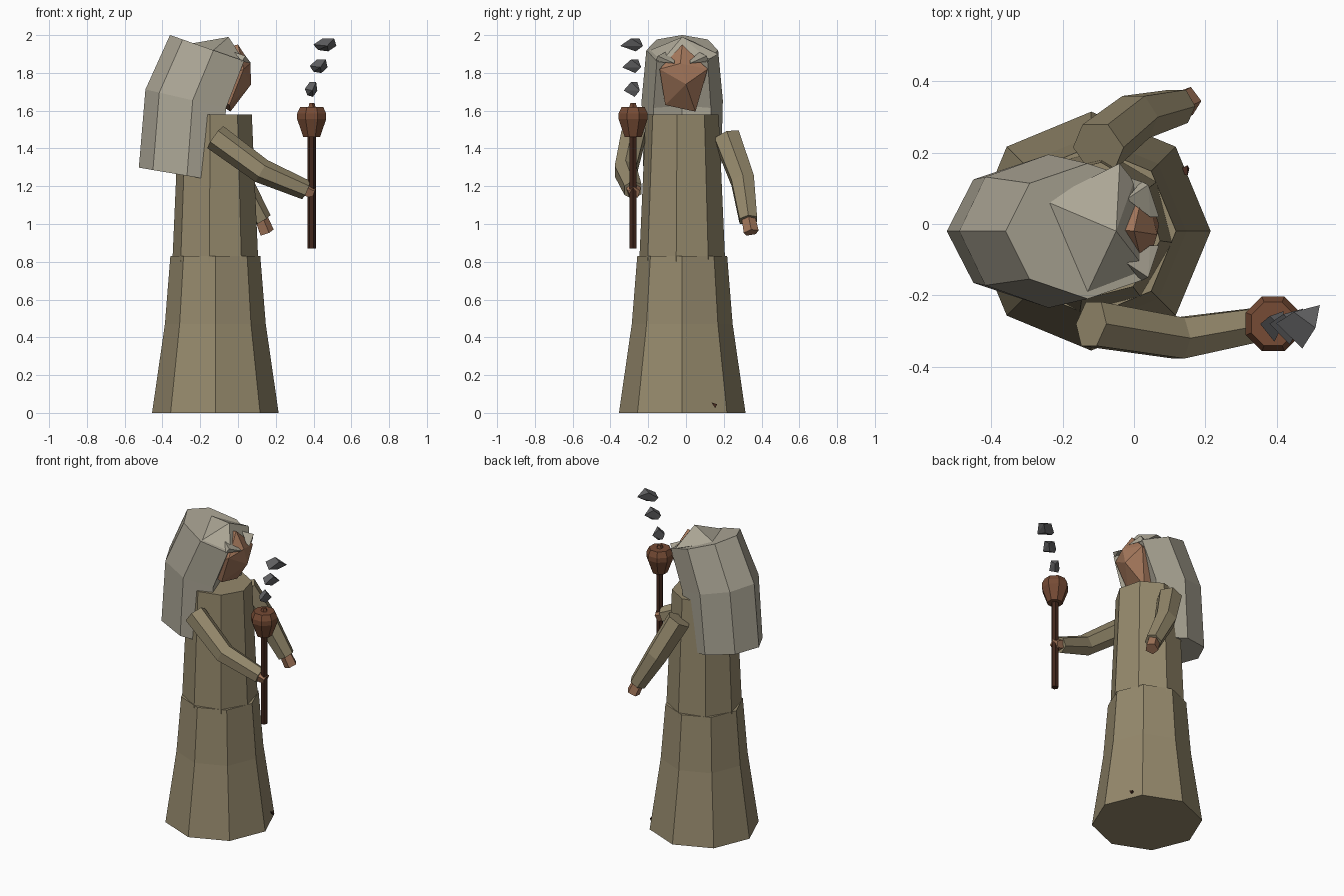
import bpy, bmesh
from math import cos, sin, pi, radians
from mathutils import Vector, Matrix

if "Cube" in bpy.data.objects:
    bpy.data.objects.remove(bpy.data.objects["Cube"])


def material(name, rgb):
    m = bpy.data.materials.new(name)
    m.use_nodes = True
    m.diffuse_color = (*rgb, 1)
    m.node_tree.nodes["Principled BSDF"].inputs["Base Color"].default_value = (*rgb, 1)
    return m


robe = material("olive cloth", (0.30, 0.25, 0.15))
hair = material("grey hair", (0.42, 0.39, 0.31))
skin = material("tan skin", (0.37, 0.185, 0.105))
wood = material("dark wood", (0.055, 0.02, 0.012))
copper = material("red brown wood", (0.18, 0.07, 0.035))
stone = material("grey stone", (0.125, 0.125, 0.13))


def finish(bm, name, mat):
    bmesh.ops.recalc_face_normals(bm, faces=bm.faces[:])
    mesh = bpy.data.meshes.new(name)
    bm.to_mesh(mesh)
    bm.free()
    mesh.materials.append(mat)
    ob = bpy.data.objects.new(name, mesh)
    bpy.context.scene.collection.objects.link(ob)
    return ob


def loft(name, rings, mat):
    """Bridge equal rings of points and cap both ends."""
    bm = bmesh.new()
    loops = [[bm.verts.new(p) for p in ring] for ring in rings]
    n = len(loops[0])
    for a, b in zip(loops, loops[1:]):
        for i in range(n):
            j = (i + 1) % n
            bm.faces.new((a[i], a[j], b[j], b[i]))
    bm.faces.new(loops[0])
    bm.faces.new(loops[-1])
    return finish(bm, name, mat)


def lathe(name, centre, profile, mat, sides=8, turn=0):
    """Stack of horizontal polygons from (radius, z) pairs."""
    angles = [radians(turn) + 2 * pi * i / sides for i in range(sides)]
    return loft(name, [[(centre[0] + r * cos(a), centre[1] + r * sin(a), z)
                        for a in angles] for r, z in profile], mat)


def tube(name, path, radii, mat, sides=6, turn=0):
    """Faceted tube whose rings follow the path."""
    pts = [Vector(p) for p in path]
    rings = []
    for i, p in enumerate(pts):
        d = (pts[min(i + 1, len(pts) - 1)] - pts[max(i - 1, 0)]).normalized()
        u = d.cross(Vector((0, 1, 0))).normalized()
        v = d.cross(u)
        rings.append([p + radii[i] * (u * cos(a) + v * sin(a)) for a in
                      (radians(turn) + 2 * pi * k / sides for k in range(sides))])
    return loft(name, rings, mat)


def hull(name, points, mat):
    bm = bmesh.new()
    for p in points:
        bm.verts.new(p)
    res = bmesh.ops.convex_hull(bm, input=bm.verts[:])
    junk = [g for g in res["geom_interior"] if isinstance(g, bmesh.types.BMVert)]
    bmesh.ops.delete(bm, geom=junk, context="VERTS")
    return finish(bm, name, mat)


# Robe
lathe("skirt", (-0.12, -0.02), [(0.335, 0), (0.267, 0.47), (0.238, 0.83)], robe)
lathe("torso", (-0.12, -0.02), [(0.23, 0.79), (0.195, 1.58)], robe, turn=-8)

# Hair hood: tilted octagons, dented inward behind the face
hood = []
for cx, cz, rx, ry, tilt in ((-0.13, 1.92, 0.23, 0.19, 0.35),
                             (-0.24, 1.655, 0.25, 0.215, 0.23),
                             (-0.27, 1.255, 0.255, 0.205, 0.17)):
    ring = []
    for i in range(8):
        dx = rx * (0.5 if i == 0 else cos(i * pi / 4))
        ring.append((cx + dx, -0.02 + ry * sin(i * pi / 4), cz - tilt * dx))
    hood.append(ring)
loft("hair_hood", hood, hair)
hull("hair_crown", [(-0.25, 0.065, 1.955), (-0.04, 0.17, 1.9), (0, 0.12, 1.87),
                    (0.035, -0.13, 1.86), (-0.13, -0.19, 1.92),
                    (-0.05, -0.02, 1.99), (-0.1, 0, 1.87)], hair)

# Head and brows
hull("head", [(0, -0.02, 1.95), (0.03, -0.14, 1.82), (0.065, -0.03, 1.85),
              (0.03, 0.115, 1.82), (0.07, 0, 1.74), (-0.04, 0.05, 1.595),
              (-0.045, -0.11, 1.63), (-0.2, 0.08, 1.7), (-0.2, -0.1, 1.7),
              (-0.2, 0, 1.9)], skin)
for side, name in ((1, "left_brow"), (-1, "right_brow")):
    hull(name, [(0.045, -0.02 + side * 0.04, 1.865), (0.04, -0.02 + side * 0.13, 1.89),
                (0.02, -0.02 + side * 0.14, 1.86), (0.07, -0.02 + side * 0.04, 1.85),
                (-0.02, -0.02 + side * 0.09, 1.91)], hair)

# Arms and hands
tube("right_sleeve", [(-0.12, -0.28, 1.46), (0.125, -0.32, 1.28), (0.36, -0.28, 1.18)],
     [0.072, 0.066, 0.053], robe)
tube("right_hand", [(0.35, -0.28, 1.185), (0.4, -0.275, 1.165)], [0.042, 0.034], skin, 5)
tube("left_sleeve", [(-0.1, 0.215, 1.46), (0.005, 0.3, 1.23), (0.125, 0.33, 1.02)],
     [0.078, 0.07, 0.054], robe)
tube("left_hand", [(0.12, 0.33, 1.03), (0.15, 0.345, 0.955)], [0.038, 0.042], skin, 5)

# Staff
rod = (0.39, -0.28)
lathe("staff_shaft", rod, [(0.022, 0.87), (0.022, 1.47)], wood, 6)
lathe("staff_head", rod, [(0.048, 1.46), (0.083, 1.555), (0.083, 1.585), (0.066, 1.62)],
      copper, 8, 22.5)
lathe("staff_tip", rod, [(0.022, 1.615), (0.015, 1.64)], copper, 5)

# Floating stones: one skewed chunk repeated at growing sizes
chunk = [(-1, 0.1, 0), (-0.2, 0.6, 0.9), (0.8, -0.1, 0.9), (1, 0.9, -0.2),
         (0.2, -1, -0.2), (-0.6, 0.2, -0.8), (0.3, 0.3, -1)]
for i, (x, z, sx, sy, sz) in enumerate(((0.387, 1.715, 0.033, 0.045, 0.042),
                                        (0.427, 1.837, 0.047, 0.053, 0.038),
                                        (0.46, 1.95, 0.061, 0.064, 0.036))):
    hull("floating_stone_%d" % (i + 1),
         [(x + a * sx, -0.285 + b * sy, z + c * sz) for a, b, c in chunk], stone)

# Small dark chip at the hem
hull("hem_chip", [(0.15, 0.135, 0.055), (0.15, 0.165, 0.045), (0.155, 0.155, 0.025),
                  (0.12, 0.15, 0.04)], wood)
